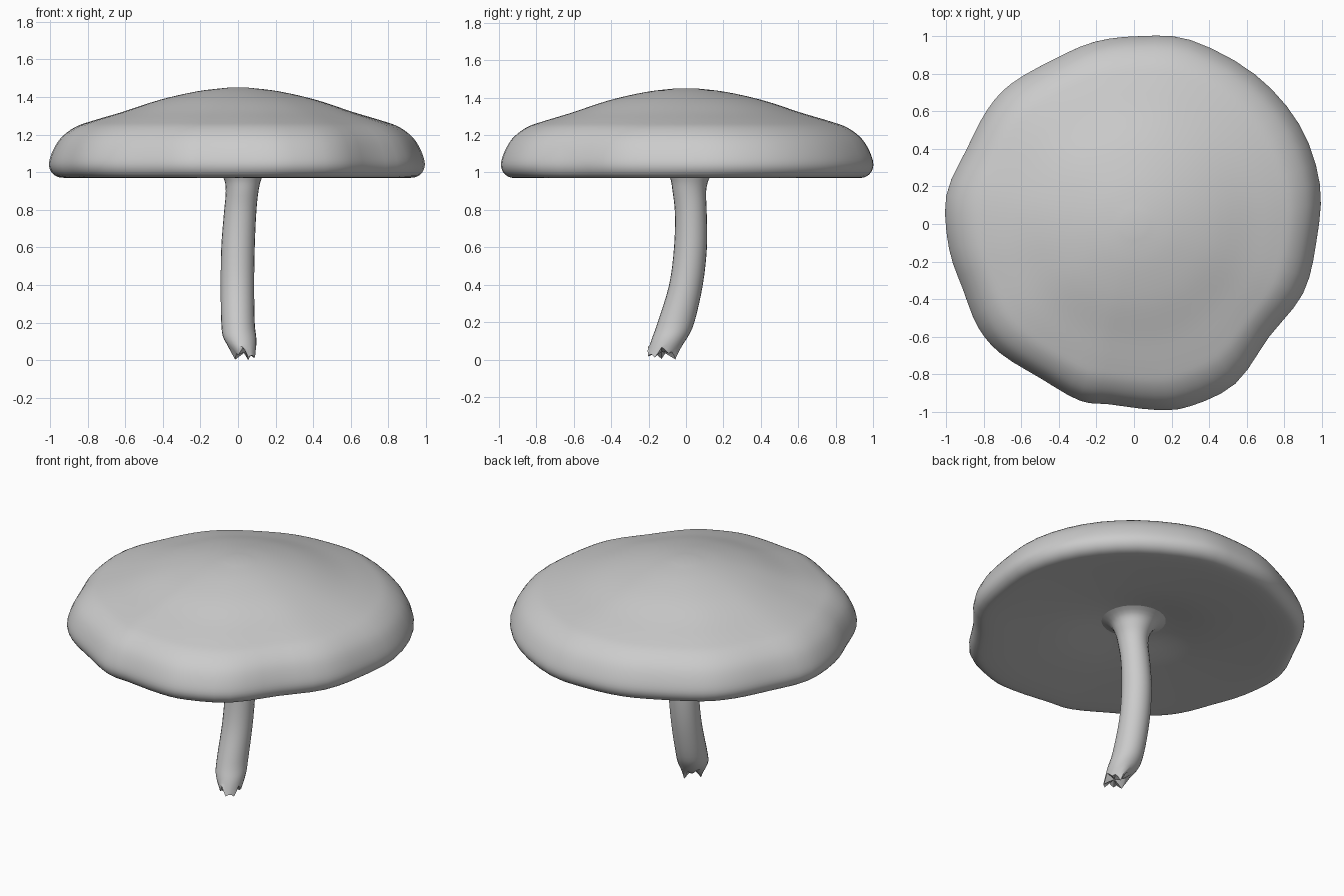
import bpy, bmesh, math
from mathutils import Vector

if "Cube" in bpy.data.objects:
    bpy.data.objects.remove(bpy.data.objects["Cube"], do_unlink=True)

grey = bpy.data.materials.new("soft grey")
grey.use_nodes = True
colour = (0.6, 0.6, 0.6, 1)
grey.diffuse_color = colour
grey.node_tree.nodes["Principled BSDF"].inputs["Base Color"].default_value = colour


def spline(points, steps, closed=False):
    """Smooth curve through the points."""
    pts = [Vector(p) for p in points]
    n = len(pts)

    def at(i):
        return pts[i % n] if closed else pts[max(0, min(n - 1, i))]

    out = []
    for i in range(n if closed else n - 1):
        a, b, c, d = at(i - 1), at(i), at(i + 1), at(i + 2)
        for k in range(steps):
            t = k / steps
            out.append(0.5 * (2 * b + (c - a) * t + (2 * a - 5 * b + 4 * c - d) * t ** 2
                              + (3 * b - a - 3 * c + d) * t ** 3))
    if not closed:
        out.append(pts[-1])
    return out


def loft(name, rings, start, end, angle):
    """Skin a stack of rings and close both ends with a fan."""
    bm = bmesh.new()
    loops = [[bm.verts.new(p) for p in ring] for ring in rings]
    n = len(loops[0])
    for low, high in zip(loops, loops[1:]):
        for i in range(n):
            j = (i + 1) % n
            bm.faces.new((low[i], low[j], high[j], high[i]))
    for loop, tip in ((loops[0], start), (loops[-1], end)):
        centre = bm.verts.new(tip)
        for i in range(n):
            bm.faces.new((loop[i], loop[(i + 1) % n], centre))
    bmesh.ops.recalc_face_normals(bm, faces=bm.faces)
    mesh = bpy.data.meshes.new(name)
    bm.to_mesh(mesh)
    bm.free()
    obj = bpy.data.objects.new(name, mesh)
    bpy.context.collection.objects.link(obj)
    mesh.materials.append(grey)
    bpy.ops.object.select_all(action="DESELECT")
    obj.select_set(True)
    bpy.context.view_layer.objects.active = obj
    bpy.ops.object.shade_smooth_by_angle(angle=math.radians(angle))


# Cap: an uneven rim outline scaled along a dome profile with a hollow underside
outline = spline([
    (.99, .21), (.88, .53), (.64, .8), (.3, .98), (.03, 1), (-.21, .97), (-.42, .88),
    (-.65, .75), (-.78, .61), (-.89, .4), (-1, .15), (-.985, -.13), (-.91, -.35),
    (-.83, -.55), (-.71, -.69), (-.5, -.82), (-.29, -.94), (-.13, -.96), (.12, -.99),
    (.3, -.97), (.54, -.85), (.72, -.6), (.9, -.37), (.97, -.1)], 3, closed=True)
profile = spline([
    (.08, 1.07), (.2, 1.055), (.45, 1.01), (.7, .983), (.89, .97), (.965, .98), (.998, 1.03),
    (.985, 1.1), (.94, 1.18), (.865, 1.24), (.77, 1.275), (.62, 1.32), (.42, 1.385),
    (.22, 1.43), (.06, 1.449)], 4)
cap_rings = []
for scale, z in profile:
    ring = []
    for p in outline:
        even = p.normalized() * 0.985
        q = even.lerp(p, min(1, scale ** 2)) * scale
        ring.append((q.x, q.y, z))
    cap_rings.append(ring)
loft("mushroom_cap", cap_rings, (0, 0, 1.07), (0, 0, 1.45), 60)

# Stem: a bent stalk that flares into the cap and ends in a torn foot
sections = spline([  # x, y, z, half width, half depth
    (.04, -.13, .035, .055, .075), (.012, -.09, .11, .086, .093), (0, -.053, .2, .089, .098),
    (-.003, 0, .4, .089, .09), (0, .024, .6, .089, .088), (.011, .026, .78, .086, .085),
    (.022, .018, .9, .087, .09), (.025, .02, .97, .102, .105), (.02, .02, 1.03, .14, .14),
    (.02, .02, 1.07, .22, .22)], 4)
SIDES = 24
stem_rings = []
for x, y, z, rx, ry in sections:
    torn = max(0, 1 - (z - .035) / .05)
    ring = []
    for i in range(SIDES):
        a = math.tau * i / SIDES
        jag = (.02 * math.sin(3 * a + 1) + .015 * math.cos(7 * a)) * torn
        ring.append((x + rx * math.cos(a), y + ry * math.sin(a), z + jag))
    stem_rings.append(ring)
loft("mushroom_stem", stem_rings, (.04, -.13, .045), (.02, .02, 1.09), 50)
